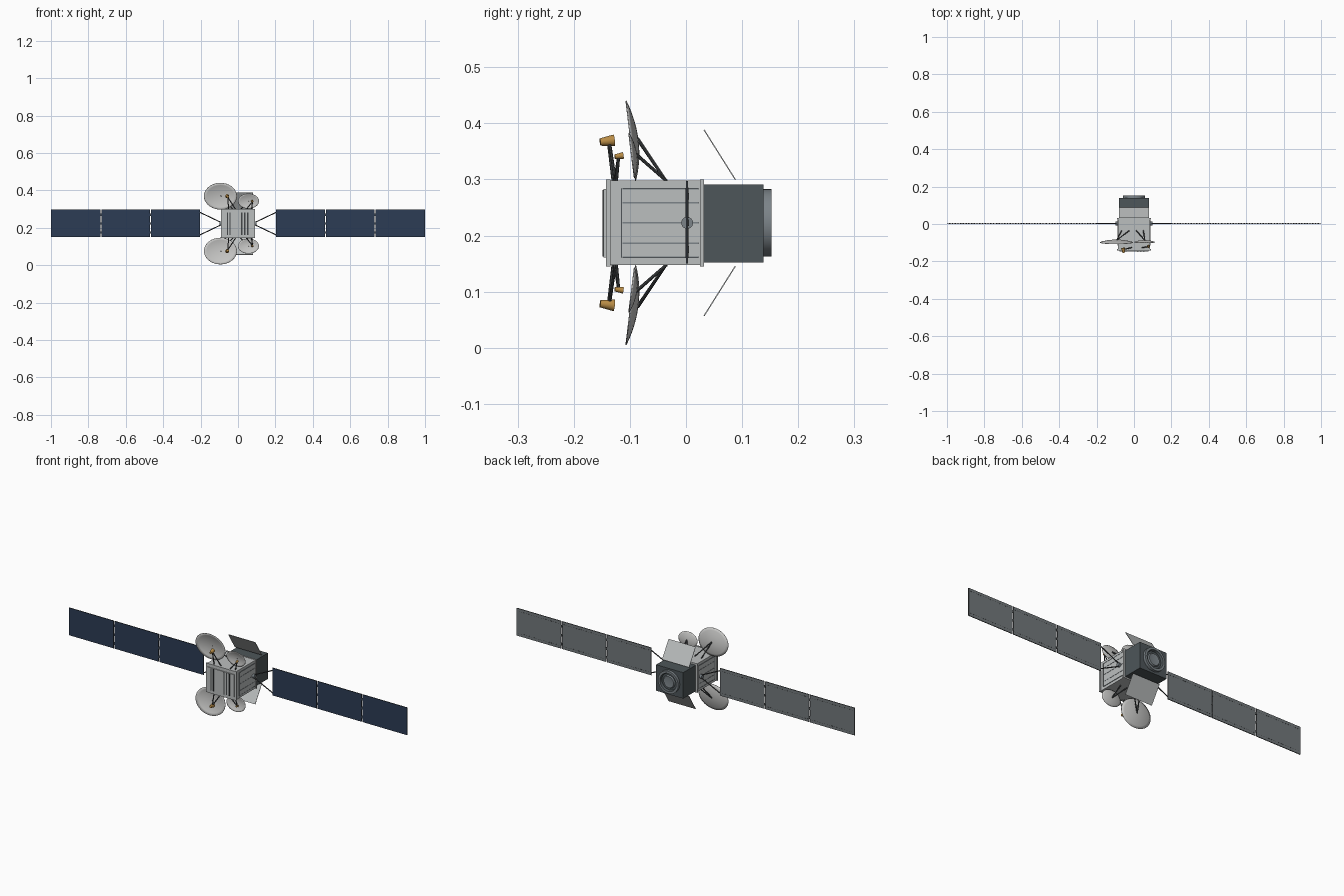
import bpy, bmesh, math
from mathutils import Vector

cube = bpy.data.objects.get("Cube")
if cube:
    bpy.data.objects.remove(cube, do_unlink=True)

MID = 0.2225  # height of the symmetry plane


def material(name, rgb):
    m = bpy.data.materials.new(name)
    m.use_nodes = True
    m.diffuse_color = (*rgb, 1)
    node = next(n for n in m.node_tree.nodes if n.type == 'BSDF_PRINCIPLED')
    node.inputs["Base Color"].default_value = (*rgb, 1)
    return m


HULL = material("hull grey", (0.50, 0.52, 0.52))
DISH = material("dish grey", (0.56, 0.56, 0.55))
AFT = material("dark slate", (0.075, 0.092, 0.10))
NAVY = material("solar navy", (0.025, 0.045, 0.09))
BACK = material("panel back grey", (0.17, 0.19, 0.20))
DARK = material("strut charcoal", (0.055, 0.06, 0.063))
GOLD = material("horn gold", (0.48, 0.26, 0.06))
RING = material("ring grey", (0.20, 0.23, 0.25))


def finish(name, bm, *mats):
    bmesh.ops.recalc_face_normals(bm, faces=bm.faces)
    me = bpy.data.meshes.new(name)
    bm.to_mesh(me)
    bm.free()
    for m in mats:
        me.materials.append(m)
    ob = bpy.data.objects.new(name, me)
    bpy.context.collection.objects.link(ob)
    return ob


def smooth(ob):
    bpy.ops.object.select_all(action='DESELECT')
    ob.select_set(True)
    bpy.context.view_layer.objects.active = ob
    bpy.ops.object.shade_smooth_by_angle(angle=math.radians(35))


def add_box(bm, x0, x1, y0, y1, z0, z1):
    vs = bmesh.ops.create_cube(bm, size=1)["verts"]
    for v in vs:
        v.co = Vector(((x0 + x1) / 2 + v.co.x * (x1 - x0),
                       (y0 + y1) / 2 + v.co.y * (y1 - y0),
                       (z0 + z1) / 2 + v.co.z * (z1 - z0)))


def box(name, mat, *bounds):
    bm = bmesh.new()
    add_box(bm, *bounds)
    return finish(name, bm, mat)


def rod(name, mat, a, b, r1=0.0028, r2=None, sides=8):
    a, b = Vector(a), Vector(b)
    bm = bmesh.new()
    bmesh.ops.create_cone(bm, cap_ends=True, segments=sides, radius1=r1,
                          radius2=r1 if r2 is None else r2, depth=(b - a).length)
    turn = (b - a).to_track_quat('Z', 'Y')
    for v in bm.verts:
        v.co = turn @ v.co + (a + b) / 2
    ob = finish(name, bm, mat)
    smooth(ob)
    return ob


# Main body with end frames
box("body", HULL, -0.086, 0.086, -0.14, 0.03, 0.147, 0.298)
box("front_frame", HULL, -0.09, 0.09, -0.143, -0.135, 0.145, 0.30)
box("rear_frame", HULL, -0.09, 0.09, 0.025, 0.032, 0.145, 0.30)
box("front_plate", HULL, -0.078, 0.078, -0.147, -0.142, 0.161, 0.283)

# Dark slots on the front plate
bm = bmesh.new()
for x in (-0.057, -0.043, 0.02, 0.036, 0.052):
    add_box(bm, x - 0.003, x + 0.003, -0.1485, -0.146, 0.163, 0.281)
finish("front_slots", bm, DARK)

# Side plates with thin ribs
for side, s in (("left", 1), ("right", -1)):
    box(side + "_side_plate", HULL, s * 0.085, s * 0.0885, -0.115, 0.022, 0.161, 0.284)
    bm = bmesh.new()
    for dz in (-0.061, -0.036, 0, 0.036, 0.061):
        add_box(bm, s * 0.087, s * 0.0895, -0.113, 0.022,
                MID + dz - 0.0012, MID + dz + 0.0012)
    add_box(bm, s * 0.087, s * 0.0895, -0.116, -0.1145, 0.161, 0.284)
    finish(side + "_side_ribs", bm, RING)

# Aft block and engine ring
box("aft_block", AFT, -0.08, 0.08, 0.031, 0.138, 0.152, 0.291)
bm = bmesh.new()
profile = [(0, 0.136), (0.06, 0.136), (0.06, 0.152), (0.048, 0.152),
           (0.044, 0.141), (0.034, 0.141), (0.03, 0.147), (0, 0.143)]
vs = [bm.verts.new((r, y, 0)) for r, y in profile]
es = [bm.edges.new(p) for p in zip(vs, vs[1:])]
bmesh.ops.spin(bm, geom=vs + es, cent=(0, 0, 0), axis=(0, 1, 0),
               angle=math.tau, steps=40)
bmesh.ops.remove_doubles(bm, verts=bm.verts, dist=0.00005)
for f in bm.faces:
    c = f.calc_center_median()
    radius = math.hypot(c.x, c.z)
    f.material_index = int(0.033 < radius < 0.047 and c.y > 0.138)
ring = finish("engine_ring", bm, RING, AFT)
ring.location.z = MID
smooth(ring)

# Solar wings: navy front, grey back, charcoal edges
for side, s in (("left", 1), ("right", -1)):
    for i, (x0, x1) in enumerate(((0.203, 0.466), (0.471, 0.731), (0.736, 1.0))):
        panel = box(f"{side}_solar_panel_{i + 1}", DARK, *sorted((s * x0, s * x1)),
                    0.0, 0.004, 0.15, 0.297)
        panel.data.materials.append(NAVY)
        panel.data.materials.append(BACK)
        for f in panel.data.polygons:
            f.material_index = 1 if f.normal.y < -0.5 else 2 if f.normal.y > 0.5 else 0
        # Dashed seams on the back
        bm = bmesh.new()
        for z in (0.165, 0.282):
            for k in range(17):
                x = x0 + 0.012 + k * 0.0146
                add_box(bm, s * x, s * (x + 0.007), 0.0035, 0.0045, z - 0.001, z + 0.001)
        finish(f"{side}_back_seams_{i + 1}", bm, DARK)
    bm = bmesh.new()
    for x in (0.4685, 0.7335):
        for z in (0.175, MID, 0.27):
            add_box(bm, s * (x - 0.004), s * (x + 0.004), 0.001, 0.005, z - 0.006, z + 0.006)
    finish(side + "_hinges", bm, DARK)
    # Hub and yoke
    rod(side + "_hub", RING, (s * 0.085, 0.002, MID), (s * 0.1, 0.002, MID), 0.0105, sides=24)
    for k in (-1, 1):
        rod(f"{side}_yoke_arm_{k + 2}", DARK, (s * 0.094, 0.002, MID + k * 0.008),
            (s * 0.205, 0.002, MID + k * 0.061))
    rod(side + "_yoke_bar", DARK, (s * 0.204, 0.002, 0.153), (s * 0.204, 0.002, 0.294), 0.002)


def dish(name, cx, h, a, b, cy, lean, depth, k):
    """Shallow elliptical bowl facing forward."""
    bm = bmesh.new()
    rings, n = 6, 36
    prev = None
    hub = bm.verts.new((cx, cy + depth, MID + k * h))
    for i in range(1, rings + 1):
        r = i / rings
        cur = []
        for j in range(n):
            t = math.tau * j / n
            u, v = r * math.cos(t), r * math.sin(t)
            cur.append(bm.verts.new((cx + a * u, cy - lean * v + depth * (1 - r * r),
                                     MID + k * (h + b * v))))
        for j in range(n):
            m = (j + 1) % n
            bm.faces.new((hub, cur[j], cur[m]) if prev is None
                         else (prev[j], cur[j], cur[m], prev[m]))
        prev = cur
    ob = finish(name, bm, DISH)
    mod = ob.modifiers.new("thickness", 'SOLIDIFY')
    mod.thickness = 0.002
    mod.offset = 0
    smooth(ob)


# Antennas, flaps and their supports, above and below
for level, k in (("upper", 1), ("lower", -1)):
    def at(x, y, h):
        return (x, y, MID + k * h)

    dish(level + "_large_dish", -0.094, 0.1465, 0.088, 0.071, -0.0985, 0.0085, 0.013, k)
    dish(level + "_small_dish", 0.056, 0.12, 0.056, 0.04, -0.097, 0.005, 0.009, k)

    struts = {
        "large_dish_strut_a": (at(-0.092, -0.086, 0.15), at(-0.026, -0.036, 0.075)),
        "large_dish_strut_b": (at(-0.092, -0.086, 0.148), at(-0.066, -0.036, 0.075)),
        "small_dish_strut_a": (at(0.058, -0.088, 0.122), at(0.012, -0.035, 0.075)),
        "small_dish_strut_b": (at(0.058, -0.088, 0.121), at(0.05, -0.035, 0.075)),
        "large_feed_arm_a": (at(-0.055, -0.136, 0.142), at(-0.012, -0.126, 0.075)),
        "large_feed_arm_b": (at(-0.055, -0.138, 0.142), at(-0.05, -0.13, 0.075)),
        "small_feed_arm_a": (at(0.078, -0.12, 0.118), at(0.043, -0.127, 0.075)),
        "small_feed_arm_b": (at(0.078, -0.12, 0.118), at(0.072, -0.124, 0.075)),
    }
    for name, (a, b) in struts.items():
        rod(f"{level}_{name}", DARK, a, b)

    rod(level + "_large_horn", GOLD, at(-0.055, -0.153, 0.144), at(-0.058, -0.128, 0.147),
        0.0065, 0.0105, 20)
    rod(level + "_small_horn", GOLD, at(0.078, -0.127, 0.118), at(0.076, -0.112, 0.12),
        0.004, 0.006, 20)

    # Tilted thermal flap
    bm = bmesh.new()
    corners = [at(-0.08, 0.032, 0.166), at(0.08, 0.032, 0.166),
               at(0.08, 0.088, 0.077), at(-0.08, 0.088, 0.077)]
    bm.faces.new([bm.verts.new(c) for c in corners])
    flap = finish(level + "_flap", bm, HULL)
    mod = flap.modifiers.new("thickness", 'SOLIDIFY')
    mod.thickness = 0.002
    mod.offset = 0
